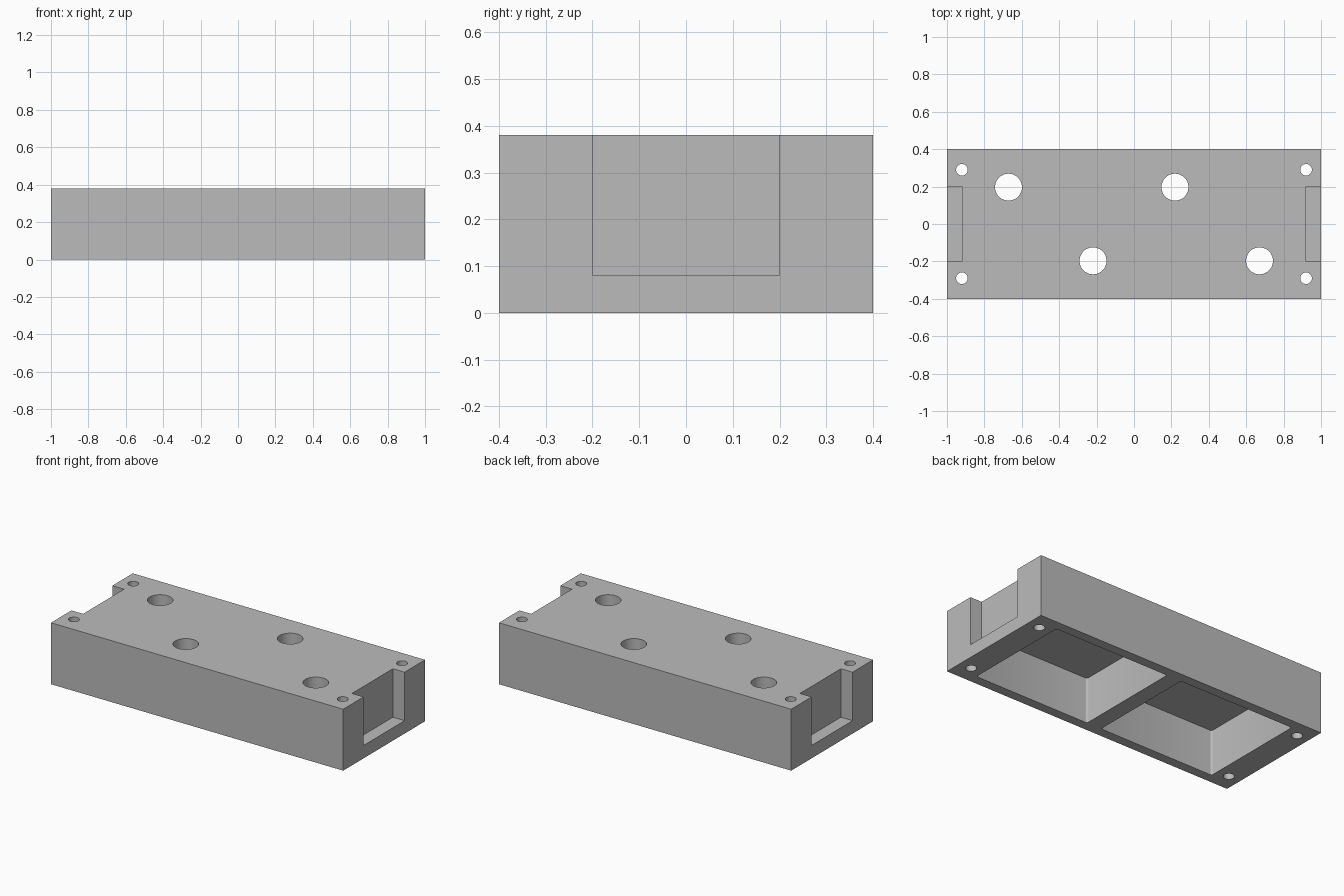
import bpy, bmesh
from math import radians

if "Cube" in bpy.data.objects:
    bpy.data.objects.remove(bpy.data.objects["Cube"], do_unlink=True)

LENGTH, WIDTH, HEIGHT = 2.0, 0.8, 0.38
CEILING = 0.28   # underside of the top plate

grey = bpy.data.materials.new("plain grey")
grey.use_nodes = True
colour = (0.5, 0.5, 0.5, 1)
grey.diffuse_color = colour
grey.node_tree.nodes["Principled BSDF"].inputs["Base Color"].default_value = colour


def box(name, low, high, fillet=0):
    """Box between two corners, with optional rounded upright edges."""
    bm = bmesh.new()
    bmesh.ops.create_cube(bm, size=1)
    for v in bm.verts:
        v.co = [l + (c + 0.5) * (h - l) for c, l, h in zip(v.co, low, high)]
    if fillet:
        upright = [e for e in bm.edges
                   if abs(e.verts[0].co.z - e.verts[1].co.z) > 0.01]
        bmesh.ops.bevel(bm, geom=upright, offset=fillet, segments=4,
                        profile=0.5, affect='EDGES')
    mesh = bpy.data.meshes.new(name)
    bm.to_mesh(mesh)
    bm.free()
    mesh.materials.append(grey)
    ob = bpy.data.objects.new(name, mesh)
    bpy.context.collection.objects.link(ob)
    return ob


def drill(name, x, y, radius):
    """Round cutter running through the full height."""
    bpy.ops.mesh.primitive_cylinder_add(vertices=48, radius=radius, depth=1,
                                        location=(x, y, HEIGHT / 2))
    ob = bpy.context.object
    ob.name = name
    ob.data.materials.append(grey)
    return ob


body = box("housing", (-LENGTH / 2, -WIDTH / 2, 0), (LENGTH / 2, WIDTH / 2, HEIGHT))
cutters = []
for s, side in ((1, "left"), (-1, "right")):
    # Pocket open to the underside
    x0, x1 = sorted((s * 0.05, s * 0.84))
    cutters.append(box(side + "_pocket", (x0, -0.34, -0.1), (x1, 0.34, CEILING), 0.012))
    # Notch in the end wall, open at the top
    x0, x1 = sorted((s * 0.92, s * 1.1))
    cutters.append(box(side + "_notch", (x0, -0.2, 0.08), (x1, 0.2, 0.5)))
    # Corner screw holes
    for y in (-0.29, 0.29):
        cutters.append(drill(side + "_screw_hole", s * 0.92, y, 0.031))
    # Two staggered large holes over each pocket
    for t in (1, -1):
        cutters.append(drill(side + "_large_hole", s * 0.445 + t * 0.226, -t * 0.197, 0.072))

# Cut everything out of the housing
for c in cutters:
    mod = body.modifiers.new(c.name, 'BOOLEAN')
    mod.operation = 'DIFFERENCE'
    mod.solver = 'EXACT'
    mod.object = c
bpy.ops.object.select_all(action='DESELECT')
bpy.context.view_layer.objects.active = body
body.select_set(True)
for mod in list(body.modifiers):
    bpy.ops.object.modifier_apply(modifier=mod.name)
for c in cutters:
    bpy.data.objects.remove(c, do_unlink=True)

bpy.ops.object.shade_smooth_by_angle(angle=radians(30))
